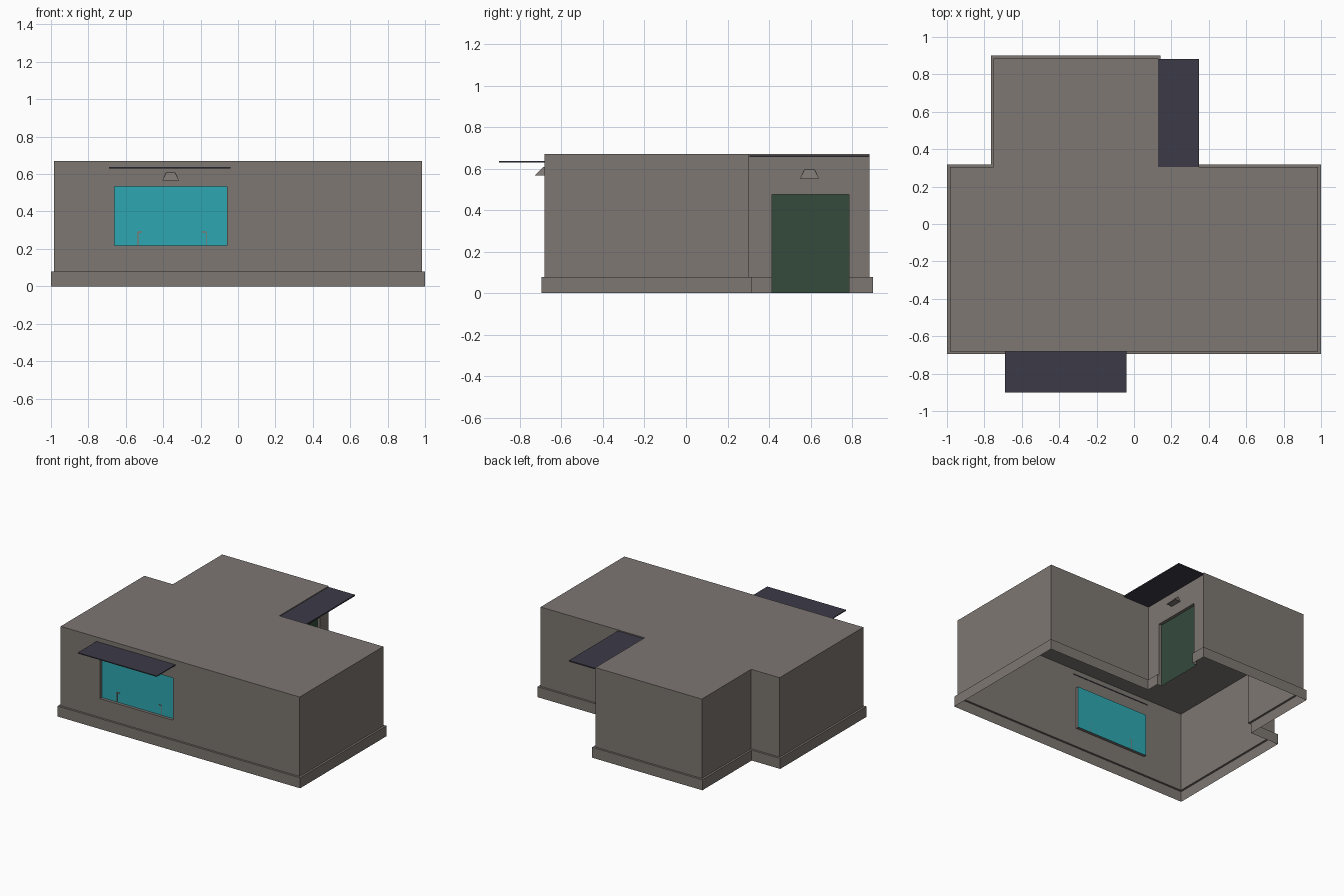
import bpy, bmesh

if "Cube" in bpy.data.objects:
    bpy.data.objects.remove(bpy.data.objects["Cube"])


def material(name, col):
    m = bpy.data.materials.new(name)
    m.diffuse_color = (*col, 1)
    m.use_nodes = True
    m.node_tree.nodes["Principled BSDF"].inputs["Base Color"].default_value = m.diffuse_color
    return m


STONE = material("warm grey", (0.205, 0.184, 0.168))
GLASS = material("teal glass", (0.027, 0.39, 0.44))
GREEN = material("dark green", (0.035, 0.07, 0.046))
SLATE = material("dark slate", (0.046, 0.044, 0.064))
RED = material("dull red", (0.35, 0.12, 0.09))


def make(name, faces, mat):
    """Object from a list of faces, each a list of points."""
    bm = bmesh.new()
    for f in faces:
        bm.faces.new([bm.verts.new(p) for p in f])
    bmesh.ops.remove_doubles(bm, verts=bm.verts, dist=1e-5)
    me = bpy.data.meshes.new(name)
    bm.to_mesh(me)
    bm.free()
    me.materials.append(mat)
    ob = bpy.data.objects.new(name, me)
    bpy.context.collection.objects.link(ob)
    return ob


def wall(a, b, z0, z1):
    """Upright quad from a to b, facing right of travel."""
    return [(*a, z0), (*b, z0), (*b, z1), (*a, z1)]


def box(name, lo, hi, mat):
    (x0, y0, z0), (x1, y1, z1) = lo, hi
    ring = [(x0, y0), (x1, y0), (x1, y1), (x0, y1)]
    faces = [wall(ring[i], ring[(i + 1) % 4], z0, z1) for i in range(4)]
    faces += [[(*p, z1) for p in ring], [(*p, z0) for p in reversed(ring)]]
    return make(name, faces, mat)


def footprint(o):
    """Main block plus back wing, grown outward by o."""
    return [(-.985 - o, -.681 - o), (.985 + o, -.681 - o), (.985 + o, .304 + o),
            (.128 + o, .304 + o), (.128 + o, .885 + o), (-.75 - o, .885 + o),
            (-.75 - o, .304 + o), (-.985 - o, .304 + o)]


H, S, D = 0.67, 0.078, 0.022        # roof height, skirt height, recess depth
inner, outer = footprint(0), footprint(0.015)
WX0, WX1, WZ0, WZ1 = -.66, -.06, .218, .533      # window opening
DY0, DY1, DZ = .415, .785, .475                  # door opening
yf, xd = inner[0][1], inner[3][0]

# Walls with window and door openings, open underneath
w = []
for i in range(8):
    a, b = inner[i], inner[(i + 1) % 8]
    if i == 0:
        l, r = (WX0, yf), (WX1, yf)
        w += [wall(a, l, S, H), wall(r, b, S, H), wall(l, r, S, WZ0), wall(l, r, WZ1, H)]
    elif i == 3:
        l, r = (xd, DY0), (xd, DY1)
        w += [wall(a, l, S, H), wall(r, b, S, H), wall(l, r, DZ, H)]
    else:
        w.append(wall(a, b, S, H))
# Window reveals
for x, s in ((WX0, 1), (WX1, -1)):
    f = wall((x, yf), (x, yf + D), WZ0, WZ1)
    w.append(f if s > 0 else f[::-1])
for z, s in ((WZ0, 1), (WZ1, -1)):
    f = [(WX0, yf, z), (WX1, yf, z), (WX1, yf + D, z), (WX0, yf + D, z)]
    w.append(f if s > 0 else f[::-1])
# Door reveals
for y, s in ((DY0, 1), (DY1, -1)):
    for x, z0, z1 in ((xd, S, DZ), (xd + .015, 0, S)):
        f = wall((x, y), (xd - D, y), z0, z1)
        w.append(f if s > 0 else f[::-1])
w.append([(xd, DY0, DZ), (xd - D, DY0, DZ), (xd - D, DY1, DZ), (xd, DY1, DZ)])
make("walls", w, STONE)

# Flat roof
make("roof", [[(*p, H) for p in inner]], STONE)

# Skirt around the foot, interrupted at the door
s = []
for i in range(8):
    j = (i + 1) % 8
    runs = [(outer[i], outer[j], inner[i], inner[j])]
    if i == 3:
        xo = outer[3][0]
        runs = [(outer[i], (xo, DY0), inner[i], (xd, DY0)),
                ((xo, DY1), outer[j], (xd, DY1), inner[j])]
    for a, b, c, d in runs:
        s += [wall(a, b, 0, S), [(*a, S), (*b, S), (*d, S), (*c, S)]]
make("skirt", s, STONE)

# Recessed window pane and door
make("window_pane", [wall((WX0, yf + D), (WX1, yf + D), WZ0, WZ1)], GLASS)
make("door", [wall((xd - D, DY0), (xd - D, DY1), 0, DZ)], GREEN)

# Small corner brackets at the foot of the pane
for side, x, d in (("left", -.535, 1), ("right", -.17, -1)):
    y = yf + D
    box(f"window_bracket_{side}", (x - .002, y - .004, WZ0), (x + .002, y, .292), RED)
    x0, x1 = sorted((x, x + d * .022))
    box(f"window_bracket_top_{side}", (x0, y - .004, .288), (x1, y, .292), RED)

# Flat awnings
box("window_awning", (-.69, -.9, .63), (-.04, yf + .003, .637), SLATE)
box("door_awning", (xd, .306, .655), (.347, .883, .664), SLATE)


def lamp(name, place, z):
    """Tapered wall lamp; place maps (along, outward) to x, y."""
    def ring(h, d, z):
        return [(*place(u, v), z) for u, v in ((-h, 0), (-h, d), (h, d), (h, 0))]
    lo, hi = ring(.045, .047, z), ring(.024, .006, z + .042)
    faces = [lo[::-1], hi]
    faces += [[lo[i], lo[(i + 1) % 4], hi[(i + 1) % 4], hi[i]] for i in range(4)]
    return make(name, faces, STONE)


lamp("window_lamp", lambda u, v: (-.36 + u, yf - v), .566)
lamp("door_lamp", lambda u, v: (xd + v, .595 + u), .553).data.flip_normals()
